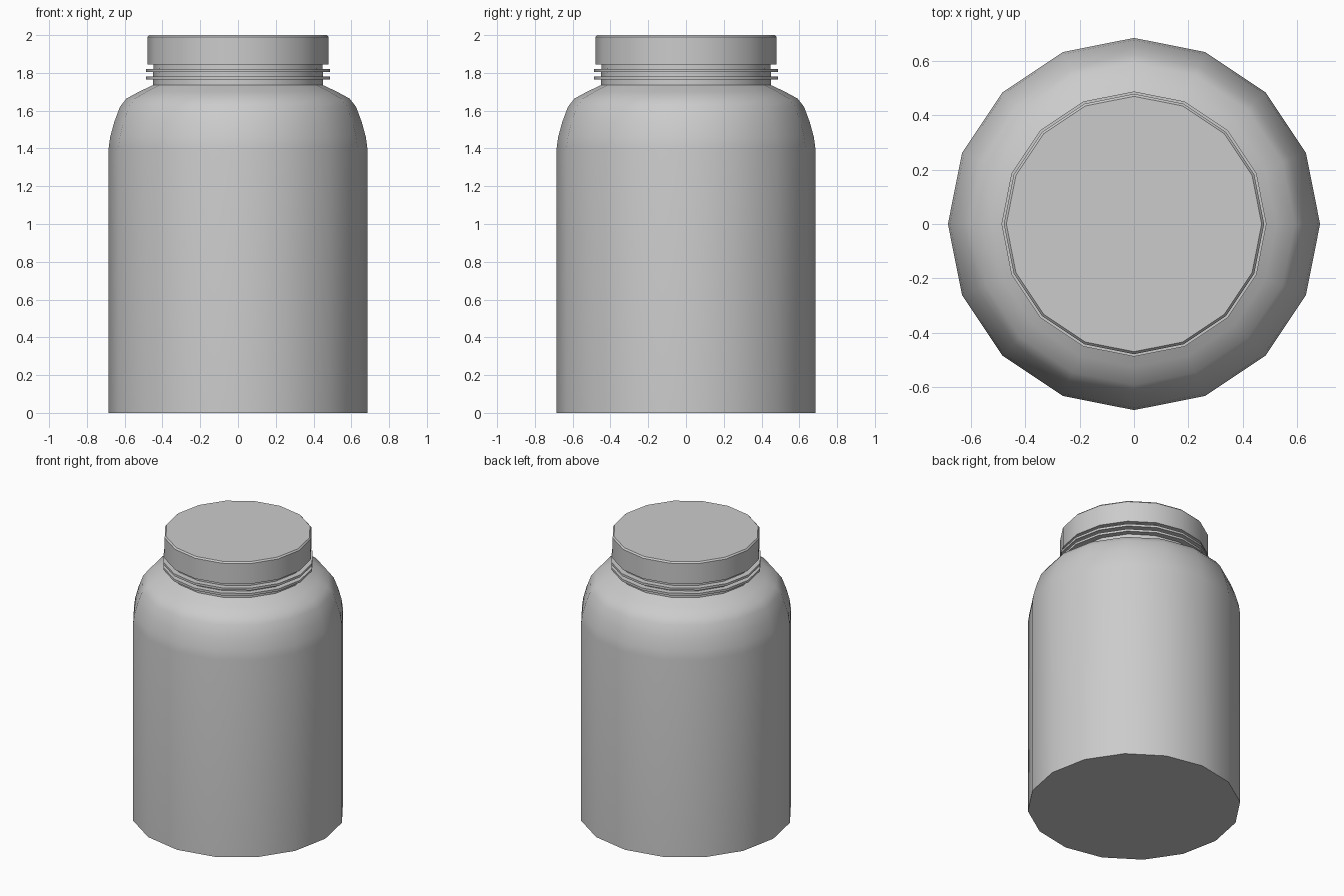
import bpy, bmesh, math

if "Cube" in bpy.data.objects:
    bpy.data.objects.remove(bpy.data.objects["Cube"])

SIDES = 16


def lathe(name, profile, closed=False):
    """Revolve (radius, z) points; open profiles get end caps."""
    bm = bmesh.new()
    rings = []
    for r, z in profile:
        rings.append([bm.verts.new((r * math.cos(2 * math.pi * i / SIDES),
                                    r * math.sin(2 * math.pi * i / SIDES), z))
                      for i in range(SIDES)])
    pairs = list(zip(rings, rings[1:]))
    if closed:
        pairs.append((rings[-1], rings[0]))
    else:
        bm.faces.new(rings[0][::-1])
        bm.faces.new(rings[-1])
    for a, b in pairs:
        for i in range(SIDES):
            j = (i + 1) % SIDES
            bm.faces.new((a[i], a[j], b[j], b[i]))
    bmesh.ops.recalc_face_normals(bm, faces=bm.faces)
    mesh = bpy.data.meshes.new(name)
    bm.to_mesh(mesh)
    bm.free()
    obj = bpy.data.objects.new(name, mesh)
    bpy.context.collection.objects.link(obj)
    bpy.ops.object.select_all(action='DESELECT')
    obj.select_set(True)
    bpy.context.view_layer.objects.active = obj
    bpy.ops.object.shade_smooth_by_angle(angle=math.radians(32))
    return obj


# Jar: straight wall, rounded shoulder and neck
lathe("jar_body", [(0.685, 0), (0.685, 1.40), (0.677, 1.46), (0.655, 1.54),
                   (0.625, 1.62), (0.592, 1.663), (0.525, 1.70),
                   (0.45, 1.735), (0.448, 1.85)])

# Two thin thread rings around the neck
for n, z in enumerate((1.766, 1.804)):
    lathe(f"thread_ring_{n + 1}", [(0.44, z), (0.488, z),
                                   (0.488, z + 0.016), (0.44, z + 0.016)], closed=True)

# Screw lid with a small bevel on the top rim
lathe("lid", [(0.479, 1.845), (0.479, 1.99), (0.470, 2.0)])
